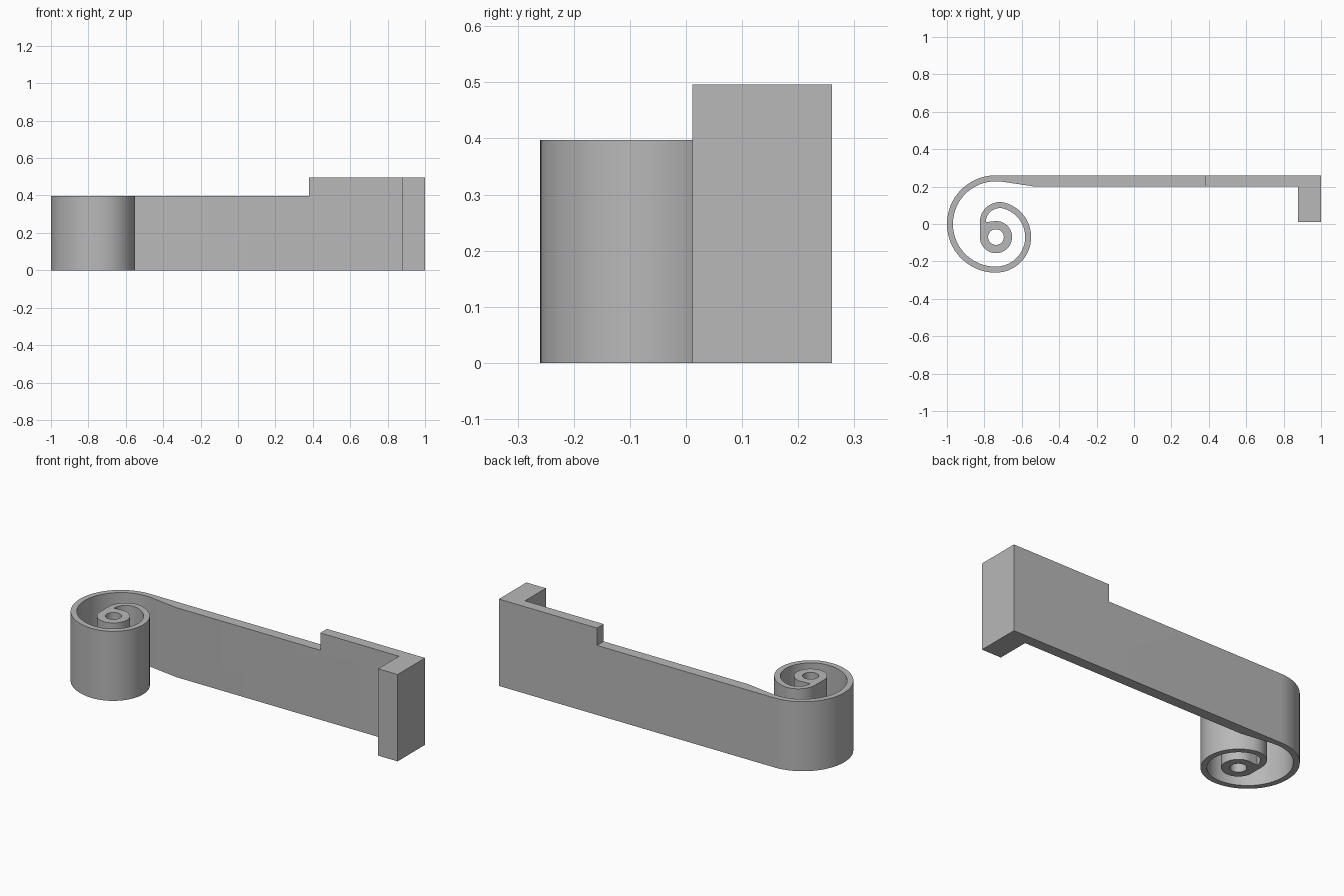
import bpy
import bmesh
from math import cos, sin, radians

cube = bpy.data.objects.get("Cube")
if cube:
    bpy.data.objects.remove(cube, do_unlink=True)

FULL_HEIGHT, LOW_HEIGHT = 0.496, 0.397
STEP_X = 0.38
BAND = 0.032  # thickness of the coiled strip

grey = bpy.data.materials.new("plain grey")
grey.use_nodes = True
colour = (0.48, 0.48, 0.48, 1)
grey.diffuse_color = colour
grey.node_tree.nodes["Principled BSDF"].inputs["Base Color"].default_value = colour


def arc(centre, radius, start, end, step=4):
    """Points along an arc, angles in degrees."""
    n = max(2, round(abs(end - start) / step))
    angles = [radians(start + (end - start) * i / n) for i in range(n + 1)]
    return [(centre[0] + radius * cos(a), centre[1] + radius * sin(a)) for a in angles]


def add_loop(curve, points):
    """Closed polygon spline, dropping repeated points."""
    clean = [p for i, p in enumerate(points)
             if abs(p[0] - points[i - 1][0]) + abs(p[1] - points[i - 1][1]) > 1e-4]
    spline = curve.splines.new("POLY")
    spline.points.add(len(clean) - 1)
    for point, (x, y) in zip(spline.points, clean):
        point.co = (x, y, 0, 1)
    spline.use_cyclic_u = True


# Scroll arcs as centre, outer radius, start angle, end angle, going inward
turns = [
    ((-0.74, 0), 0.26, 90, 270),
    ((-0.74, -0.07), 0.19, -90, 74),
    ((-0.717, 0.01), 0.107, 74, 180),
]
hub = (-0.738, -0.07)

# Outline: straight back, outer scroll, hub, inner scroll, front with hook
outline = [(1, 0.26)]
for centre, radius, start, end in turns:
    outline += arc(centre, radius, start, end)
outline += arc(hub, 0.086, 180, 450, 6)
for centre, radius, start, end in reversed(turns):
    outline += arc(centre, radius - BAND, end, start)
outline += [(-0.71, 0.227), (-0.53, 0.2), (0.877, 0.2), (0.877, 0.012), (1, 0.012)]

# Extruded body with the hub bore
curve = bpy.data.curves.new("scroll_arm", "CURVE")
curve.dimensions = "2D"
curve.fill_mode = "BOTH"
curve.extrude = FULL_HEIGHT / 2
add_loop(curve, outline)
add_loop(curve, arc(hub, 0.042, 0, 360, 10))
arm = bpy.data.objects.new("scroll_arm", curve)
bpy.context.collection.objects.link(arm)
bpy.ops.object.select_all(action="DESELECT")
arm.select_set(True)
bpy.context.view_layer.objects.active = arm
bpy.ops.object.convert(target="MESH")
arm = bpy.context.object

bm = bmesh.new()
bm.from_mesh(arm.data)
bmesh.ops.translate(bm, verts=bm.verts, vec=(0, 0, FULL_HEIGHT / 2))
bmesh.ops.remove_doubles(bm, verts=bm.verts, dist=1e-5)
bmesh.ops.recalc_face_normals(bm, faces=bm.faces)
bm.to_mesh(arm.data)
bm.free()
arm.data.materials.clear()
arm.data.materials.append(grey)

# Lower the arm and scroll, leaving the raised hook end
bpy.ops.mesh.primitive_cube_add(size=2, location=(STEP_X - 1, 0, LOW_HEIGHT + 0.5))
cutter = bpy.context.object
cutter.name = "step_cutter"
cutter.scale = (1, 0.5, 0.5)
cutter.hide_render = True
cutter.data.materials.append(grey)

cutter.select_set(False)
arm.select_set(True)
bpy.context.view_layer.objects.active = arm
cut = arm.modifiers.new("step", "BOOLEAN")
cut.operation = "DIFFERENCE"
cut.solver = "EXACT"
cut.object = cutter
bpy.ops.object.modifier_apply(modifier=cut.name)
bpy.data.objects.remove(cutter, do_unlink=True)

bpy.ops.object.shade_smooth_by_angle(angle=radians(25))
